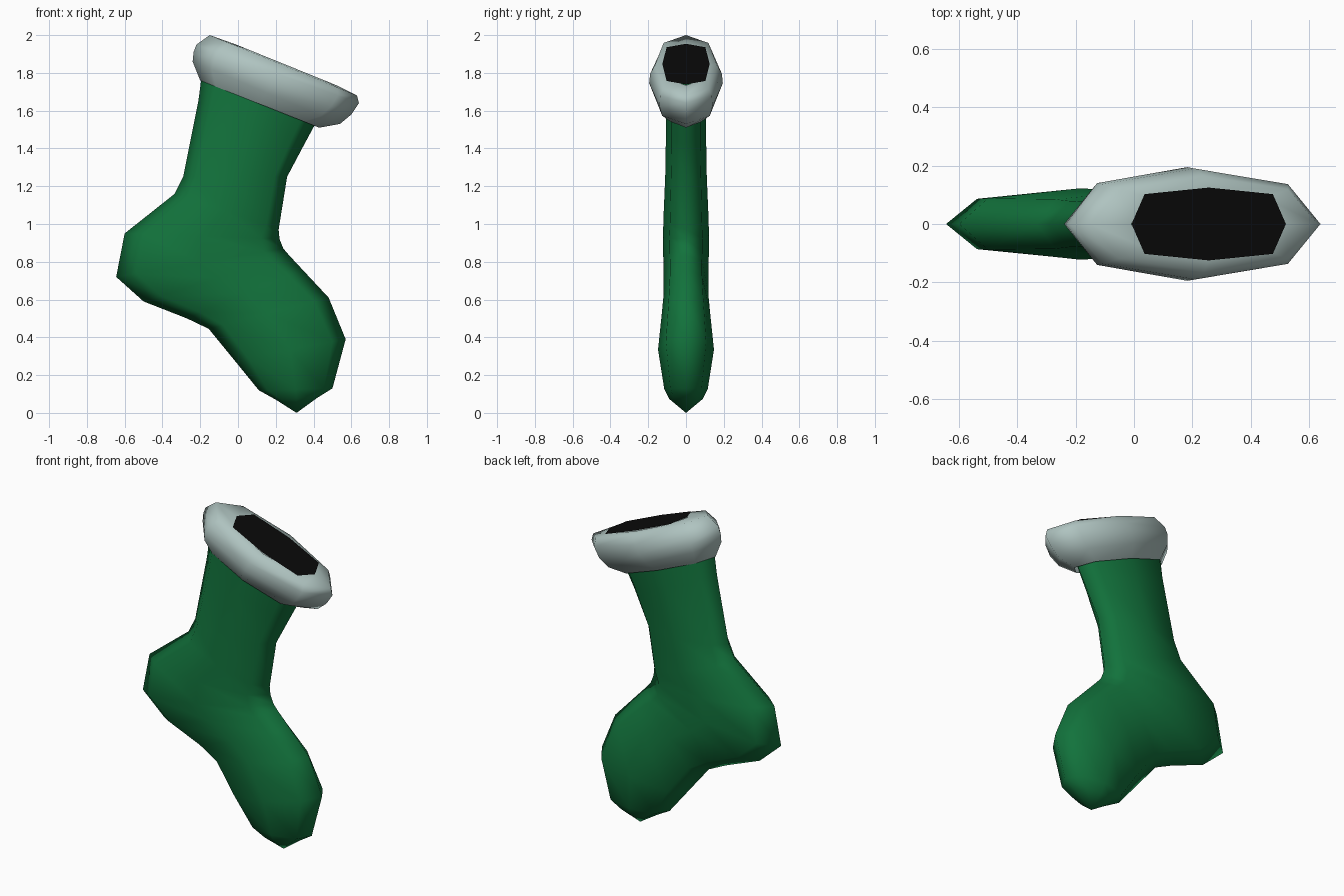
import bpy, bmesh

old = bpy.data.objects.get("Cube")
if old:
    bpy.data.objects.remove(old, do_unlink=True)


def material(name, colour):
    m = bpy.data.materials.new(name)
    m.use_nodes = True
    m.diffuse_color = (*colour, 1)
    bsdf = m.node_tree.nodes["Principled BSDF"]
    bsdf.inputs["Base Color"].default_value = (*colour, 1)
    bsdf.inputs["Roughness"].default_value = 0.8
    return m


def section(bm, left, right, half, corner):
    """Eight-sided ring spanning left to right (x, z), half thick in y."""
    u, v = corner
    outline = [(-1, 0), (-u, -v), (0, -1), (u, -v), (1, 0), (u, v), (0, 1), (-u, v)]
    ring = []
    for a, b in outline:
        t = (a + 1) / 2
        x = left[0] + (right[0] - left[0]) * t
        z = left[1] + (right[1] - left[1]) * t
        ring.append(bm.verts.new((x, b * half, z)))
    return ring


def loft(name, sections, mat, corner, tip=None):
    """Skin the rings in order, optionally closing on a tip point."""
    bm = bmesh.new()
    rings = [section(bm, *s, corner) for s in sections]
    for a, b in zip(rings, rings[1:]):
        for i in range(8):
            j = (i + 1) % 8
            bm.faces.new((a[i], a[j], b[j], b[i]))
    if tip:
        end = bm.verts.new((tip[0], 0, tip[1]))
        last = rings[-1]
        for i in range(8):
            bm.faces.new((last[i], last[(i + 1) % 8], end))
    if len(rings) == 1:
        bm.faces.new(rings[0])
    bmesh.ops.recalc_face_normals(bm, faces=bm.faces)
    for f in bm.faces:
        f.smooth = True
    me = bpy.data.meshes.new(name)
    bm.to_mesh(me)
    bm.free()
    me.materials.append(mat)
    ob = bpy.data.objects.new(name, me)
    bpy.context.collection.objects.link(ob)
    return ob


green = material("green_cloth", (0.006, 0.17, 0.045))
white = material("pale_grey_trim", (0.43, 0.55, 0.53))
black = material("black_inside", (0.003, 0.003, 0.003))

# Stocking body: leg, heel, foot, toe
body = [
    ((-.19, 1.80), (.42, 1.55), .105),
    ((-.21, 1.65), (.35, 1.42), .105),
    ((-.29, 1.25), (.26, 1.25), .11),
    ((-.335, 1.16), (.215, .97), .118),
    ((-.60, .95), (.22, .92), .122),
    ((-.645, .72), (.24, .87), .12),
    ((-.50, .59), (.27, .835), .118),
    ((-.27, .50), (.34, .76), .118),
    ((-.155, .445), (.48, .61), .128),
    ((-.02, .28), (.57, .39), .148),
    ((.11, .12), (.50, .13), .115),
    ((.20, .07), (.42, .08), .09),
]
loft("stocking_body", body, green, (.76, .72), tip=(.31, 0))

# Rolled cuff around the top
cuff = [
    ((-.20, 1.76), (.43, 1.51), .115),
    ((-.24, 1.86), (.54, 1.53), .175),
    ((-.235, 1.91), (.60, 1.58), .195),
    ((-.22, 1.95), (.64, 1.64), .19),
    ((-.15, 2.0), (.63, 1.68), .165),
    ((-.01, 1.95), (.52, 1.735), .125),
]
loft("cuff", cuff, white, (.74, .72))

# Dark opening set in the cuff
opening = loft("opening", [((-.01, 1.95), (.52, 1.735), .125)], black, (.83, .82))
opening.location = (.0015, 0, .004)
opening.data.polygons[0].use_smooth = False
if opening.data.polygons[0].normal.z < 0:
    opening.data.flip_normals()
